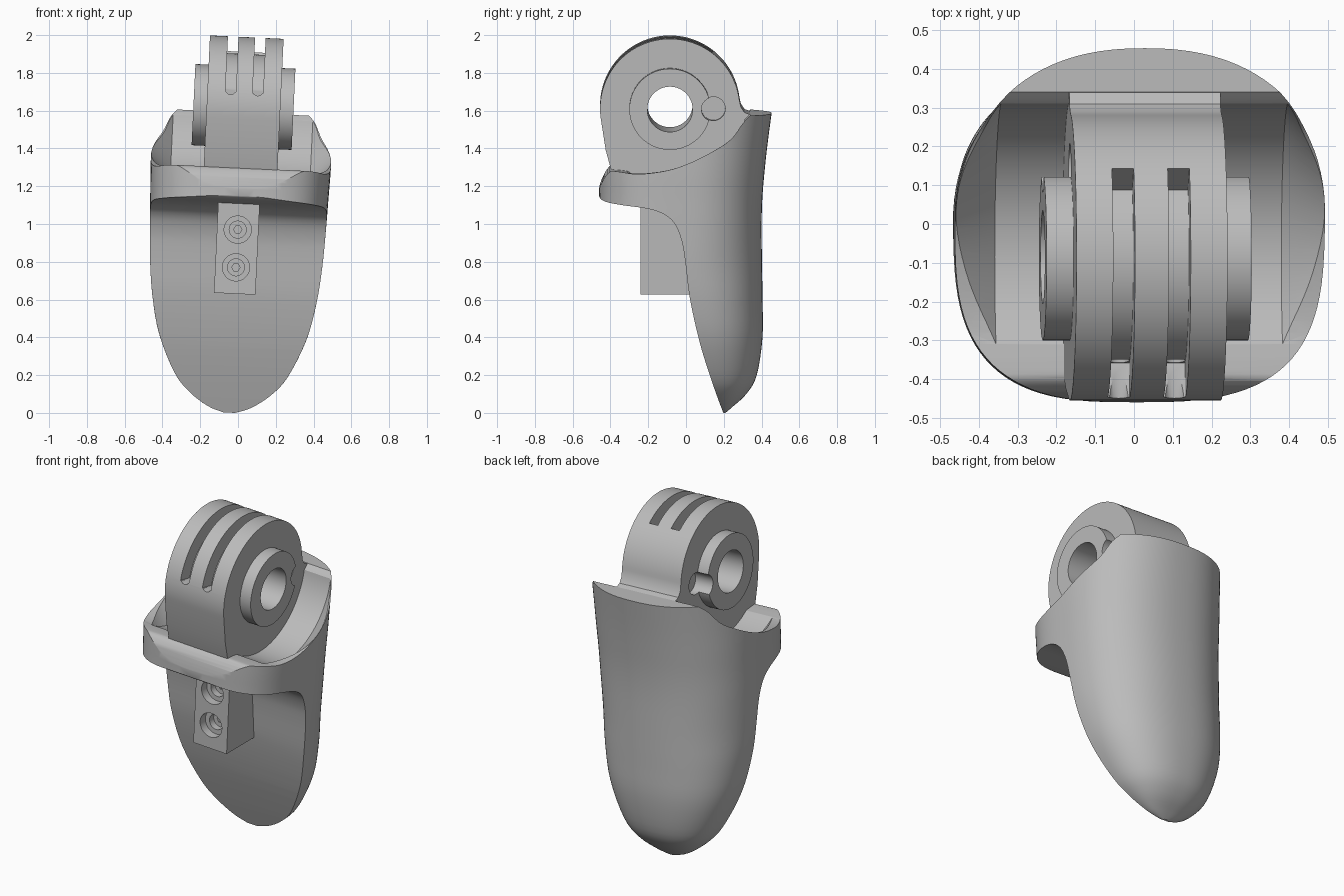
import bpy, bmesh
from math import sin, cos, pi, radians
from mathutils import Matrix, Vector

if "Cube" in bpy.data.objects:
    bpy.data.objects.remove(bpy.data.objects["Cube"])

grey = bpy.data.materials.new("plain grey")
grey.use_nodes = True
GREY = (0.5, 0.5, 0.5, 1)
grey.diffuse_color = GREY
grey.node_tree.nodes["Principled BSDF"].inputs["Base Color"].default_value = GREY

HY, HZ = -0.085, 1.62      # hinge axis
R = 0.37                   # knuckle radius
W = 0.195                  # knuckle half width


def loft(name, rings):
    """Closed solid through rings of equal point count."""
    bm = bmesh.new()
    loops = [[bm.verts.new(p) for p in ring] for ring in rings]
    n = len(loops[0])
    for a, b in zip(loops, loops[1:]):
        for i in range(n):
            j = (i + 1) % n
            bm.faces.new((a[i], a[j], b[j], b[i]))
    bm.faces.new(loops[0])
    bm.faces.new(loops[-1])
    bmesh.ops.recalc_face_normals(bm, faces=bm.faces)
    mesh = bpy.data.meshes.new(name)
    bm.to_mesh(mesh)
    bm.free()
    mesh.materials.append(grey)
    obj = bpy.data.objects.new(name, mesh)
    bpy.context.collection.objects.link(obj)
    return obj


def prism(name, pts, x0, x1):
    return loft(name, [[(x, y, z) for y, z in pts] for x in (x0, x1)])


def arc(y, z, r, a0, a1, n):
    return [(y + r * cos(radians(a0 + (a1 - a0) * i / n)),
             z + r * sin(radians(a0 + (a1 - a0) * i / n))) for i in range(n + 1)]


def turned(name, y, z, profile, n=64):
    """Solid turned about an axis along x, profile is (x, radius)."""
    return loft(name, [[(x, p, q) for p, q in arc(y, z, r, 0, 360, n)[:-1]]
                       for x, r in profile])


def bored(name, x, z, r, y0, y1, n=32):
    """Round bar running along y."""
    return loft(name, [[(x + p, y, z + q) for p, q in arc(0, 0, r, 0, 360, n)[:-1]]
                       for y in (y0, y1)])


def smooth(rows, steps):
    """Catmull-Rom interpolation through the rows."""
    pts = [Vector(r) for r in rows]
    out = []
    for i in range(len(pts) - 1):
        a, b, c, d = pts[max(i - 1, 0)], pts[i], pts[i + 1], pts[min(i + 2, len(pts) - 1)]
        for k in range(steps):
            t = k / steps
            out.append(0.5 * (2 * b + (c - a) * t + (2 * a - 5 * b + 4 * c - d) * t * t
                              + (3 * b - a - 3 * c + d) * t ** 3))
    return out + [pts[-1]]


def combine(target, tool, operation):
    mod = target.modifiers.new("combine", 'BOOLEAN')
    mod.object, mod.operation, mod.solver = tool, operation, 'EXACT'
    bpy.context.view_layer.objects.active = target
    bpy.ops.object.modifier_apply(modifier=mod.name)
    bpy.data.objects.remove(tool)


def section(z, half, yc, back, front, n=96):
    ring = []
    for i in range(n):
        c, s = cos(2 * pi * i / n), sin(2 * pi * i / n)
        depth, e = (back, 2 / 2.3) if s > 0 else (front, 2 / 3)
        x = half * abs(c) ** e * (1 if c > 0 else -1)
        ring.append((x, yc + depth * abs(s) ** e * (1 if s > 0 else -1), z))
    return ring


# Rounded finger-shaped body: height, half width, centre y, back depth, front depth
rows = [(0.0, .03, .2, .01, .02), (.03, .115, .19, .055, .08), (.1, .215, .17, .15, .2),
        (.2, .3, .14, .235, .25), (.4, .39, .1, .305, .3), (.6, .435, .05, .355, .35),
        (.8, .457, .0, .402, .42), (1.0, .467, 0, .4, .46), (1.15, .472, 0, .405, .46),
        (1.3, .477, 0, .418, .458), (1.45, .478, 0, .435, .45), (1.65, .478, 0, .462, .44)]
body = loft("shell_body", [section(*r) for r in smooth(rows, 4)])

# Side outline: scooped underside, front lip, and rim rising to the back
under = [(.205, -.02), (.13, .2), (.07, .4), (.02, .63), (-.005, .83), (-.025, .94),
         (-.065, 1.03), (-.13, 1.08), (-.22, 1.105), (-.35, 1.12), (-.44, 1.135),
         (-.463, 1.165), (-.445, 1.23), (-.405, 1.29), (-.36, 1.295), (-.25, 1.285),
         (-.1, 1.305), (.02, 1.345), (.15, 1.41), (.24, 1.47), (.3, 1.55), (.34, 1.59)]
outline = [tuple(p) for p in smooth(under, 4)] + [(.6, 1.585), (.6, -.02)]
combine(body, prism("outline", outline, -.7, .7), 'INTERSECT')

# Round pocket with flared ends
combine(body, turned("pocket", HY, HZ, [(-.6, .17), (-.37, .4), (.37, .4), (.6, .17)], 96),
        'DIFFERENCE')

# Hinge knuckle with its foot
foot = [(-.425, 1.4), (-.395, 1.29), (-.38, 1.2), (.34, 1.2), (.35, 1.585), (.31, 1.6), (.29, 1.63)]
knuckle = prism("knuckle", arc(HY, HZ, R, 8, 190, 60) + foot, -W, W)
combine(body, knuckle, 'UNION')
combine(body, turned("boss", HY, HZ, [(-.265, .215), (.265, .215)]), 'UNION')

# Axle bore, stop notches and finger slots
combine(body, turned("bore", HY, HZ, [(-.4, .12), (.4, .12)]), 'DIFFERENCE')
for side in (-1, 1):
    combine(body, turned("notch", .145, HZ, [(side * .15, .063), (side * .4, .063)], 32), 'DIFFERENCE')
    x = side * .072
    ring = arc(HY, HZ, .5, 52, 168, 40) + arc(HY, HZ, .28, 168, 52, 40)
    combine(body, prism("slot", ring, x - .028, x + .028), 'DIFFERENCE')
    combine(body, bored("slot_end", x, 1.71, .0275, -.7, -.35), 'DIFFERENCE')

# Mounting block with two stepped screw holes
block = prism("block", [(-.24, .63), (.1, .63), (.1, 1.2), (-.24, 1.2)], -.11, .11)
for z in (.77, .97):
    for r, deep, n in ((.072, .05, 40), (.045, .09, 40), (.022, .13, 6)):
        combine(block, bored("screw_hole", 0, z, r, -.4, -.24 + deep, n), 'DIFFERENCE')
combine(body, block, 'UNION')

# Slight lean to the left side, then shading
lean = Matrix.Translation((0, 0, 1)) @ Matrix.Rotation(radians(2.7), 4, 'Y') @ Matrix.Translation((0, 0, -1))
body.data.transform(lean)
low = min(v.co.z for v in body.data.vertices)
body.data.transform(Matrix.Translation((0, 0, -low)))
for o in bpy.context.selected_objects:
    o.select_set(False)
body.select_set(True)
bpy.context.view_layer.objects.active = body
bpy.ops.object.shade_smooth_by_angle(angle=radians(32))
